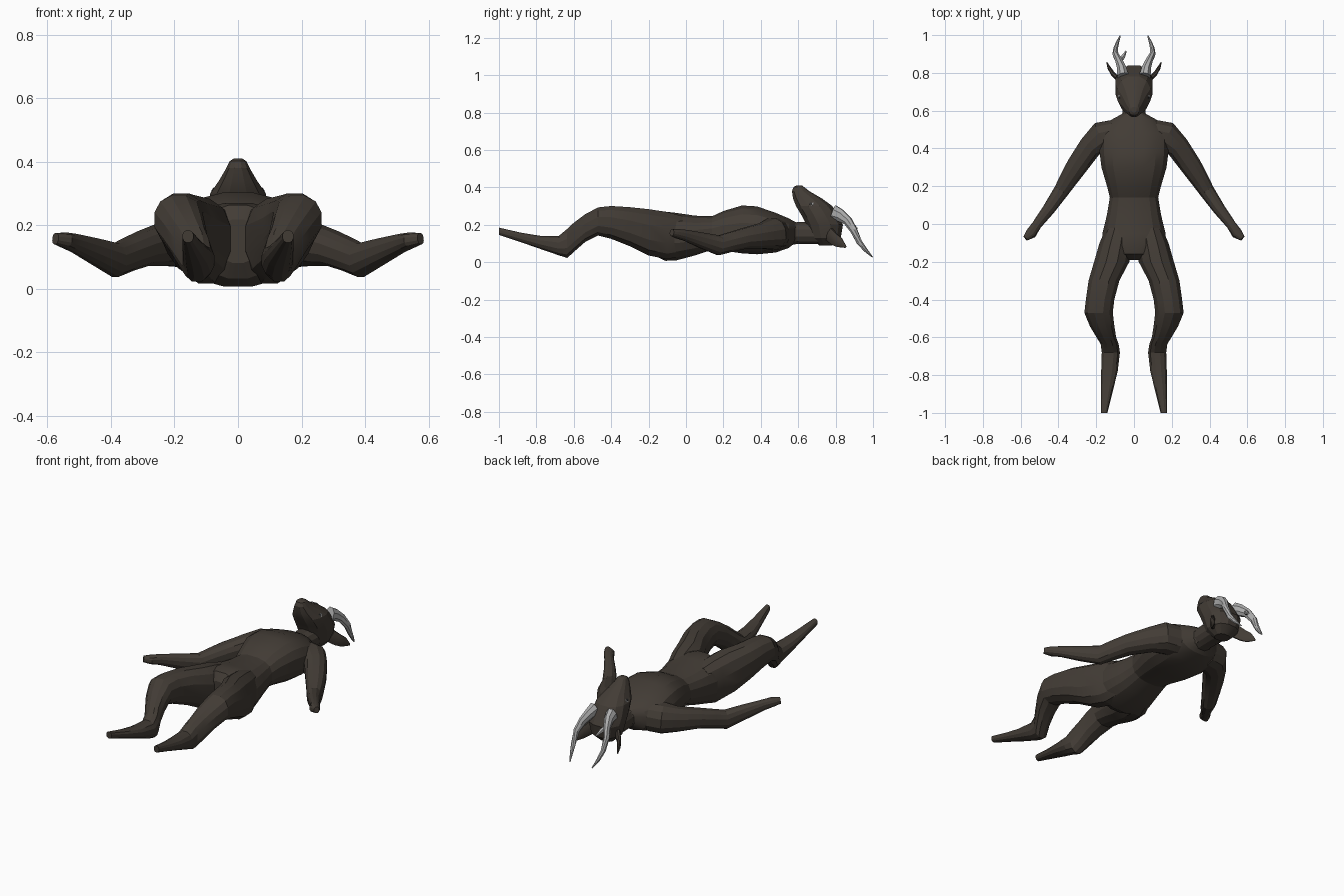
import bpy, bmesh, math
from mathutils import Vector

cube = bpy.data.objects.get("Cube")
if cube:
    bpy.data.objects.remove(cube, do_unlink=True)


def material(name, colour):
    m = bpy.data.materials.new(name)
    m.use_nodes = True
    m.diffuse_color = (*colour, 1)
    bsdf = m.node_tree.nodes["Principled BSDF"]
    bsdf.inputs["Base Color"].default_value = (*colour, 1)
    bsdf.inputs["Roughness"].default_value = 0.8
    return m


HIDE = material("dark_brown_hide", (0.055, 0.045, 0.036))
HORN = material("horn_grey", (0.42, 0.42, 0.42))
EYE = material("eye_grey", (0.3, 0.3, 0.3))
PUPIL = material("pupil_dark", (0.03, 0.03, 0.03))


def loft(name, rings, mat, sides=12, power=2.3):
    """Skin rounded rings given as (centre, half axis u, half axis v)."""
    bm = bmesh.new()
    loops = []
    for c, u, v in rings:
        loop = []
        for i in range(sides):
            a = 2 * math.pi * (i + 0.5) / sides
            p = [math.copysign(abs(f(a)) ** (2 / power), f(a)) for f in (math.cos, math.sin)]
            loop.append(bm.verts.new(Vector(c) + Vector(u) * p[0] + Vector(v) * p[1]))
        loops.append(loop)
    for a, b in zip(loops, loops[1:]):
        for i in range(sides):
            j = (i + 1) % sides
            bm.faces.new((a[i], a[j], b[j], b[i]))
    bm.faces.new(loops[0])
    bm.faces.new(loops[-1])
    bmesh.ops.recalc_face_normals(bm, faces=bm.faces)
    mesh = bpy.data.meshes.new(name)
    bm.to_mesh(mesh)
    bm.free()
    mesh.materials.append(mat)
    obj = bpy.data.objects.new(name, mesh)
    bpy.context.collection.objects.link(obj)
    bpy.context.view_layer.objects.active = obj
    bpy.ops.object.select_all(action="DESELECT")
    obj.select_set(True)
    bpy.ops.object.shade_smooth_by_angle(angle=math.radians(20))
    return obj


def slices(rows, s=1):
    """Upright cross-sections: y, x range, z range."""
    return [((s * (x0 + x1) / 2, y, (z0 + z1) / 2), ((x1 - x0) / 2, 0, 0), (0, 0, (z1 - z0) / 2))
            for y, x0, x1, z0, z1 in rows]


def tube(rows, s=1):
    """Rings square to a path: x, y, z, half width, half height."""
    pts = [Vector((s * r[0], r[1], r[2])) for r in rows]
    out = []
    for i, r in enumerate(rows):
        d = (pts[min(i + 1, len(pts) - 1)] - pts[max(i - 1, 0)]).normalized()
        u = d.cross(Vector((0, 0, 1))).normalized()
        out.append((pts[i], u * r[3], u.cross(d).normalized() * r[4]))
    return out


# Torso and neck
torso = [(.585, .06, .105, .215), (.55, .125, .075, .235), (.48, .185, .05, .265),
         (.38, .185, .04, .3), (.3, .175, .045, .305), (.2, .145, .06, .275),
         (.14, .13, .065, .247), (.05, .145, .035, .25), (-.05, .17, .008, .265),
         (-.11, .165, .005, .272), (-.16, .11, .03, .265), (-.19, .06, .08, .22)]
loft("torso", slices([(y, -h, h, a, b) for y, h, a, b in torso]), HIDE, 16, 2.5)
loft("neck", slices([(.52, -.09, .09, .08, .235), (.59, -.062, .062, .095, .215),
                     (.72, -.07, .07, .095, .22)]), HIDE)

# Head, lofted from the back of the skull up to the muzzle
head = [(.09, .71, .785, .045), (.13, .665, .83, .085), (.2, .64, .842, .1),
        (.25, .615, .815, .1), (.3, .585, .785, .09), (.34, .57, .73, .062),
        (.38, .565, .66, .038), (.402, .575, .632, .027), (.41, .59, .62, .014)]
loft("head", [((0, (a + b) / 2, z), (h, 0, 0), (0, (b - a) / 2, 0)) for z, a, b, h in head], HIDE)

leg = [(-.02, .01, .15, .03, .25), (-.1, .008, .185, .012, .272), (-.2, .022, .214, .032, .287),
       (-.3, .075, .243, .082, .297), (-.4, .102, .257, .122, .303), (-.47, .11, .265, .14, .295),
       (-.54, .102, .236, .105, .258), (-.6, .093, .2, .052, .213), (-.635, .08, .178, .02, .18),
       (-.68, .073, .172, .035, .142), (-.78, .085, .175, .07, .142), (-.88, .11, .175, .105, .158),
       (-1, .14, .175, .145, .185)]
arm = [(.1, .475, .15, .08, .085), (.17, .46, .15, .085, .085), (.23, .41, .14, .064, .07),
       (.3, .31, .126, .058, .056), (.345, .24, .108, .05, .053), (.385, .175, .09, .042, .054),
       (.45, .08, .118, .034, .042), (.515, -.005, .144, .026, .03), (.545, -.05, .153, .03, .025),
       (.575, -.076, .158, .015, .018)]
horn = [(.058, .785, .265, .032, .045), (.065, .825, .25, .026, .035), (.08, .865, .22, .02, .026),
        (.098, .897, .17, .016, .02), (.098, .925, .11, .013, .016), (.088, .96, .065, .009, .011),
        (.073, .997, .027, .003, .003)]
ear = [(.08, .765, .15, .015, .04), (.108, .79, .125, .012, .036), (.128, .82, .105, .01, .03),
       (.144, .855, .08, .003, .005)]

for side, s in (("left", 1), ("right", -1)):
    loft(side + "_leg", slices(leg, s), HIDE)
    loft(side + "_arm", tube(arm, s), HIDE)
    loft(side + "_horn", tube(horn, s), HORN, 8, 2)
    loft(side + "_ear", tube(ear, s), HIDE, 8, 2)

    # Eye set into the side of the face, with a thin pupil plate
    n = Vector((s * .8, -.1, .6)).normalized()
    u = n.cross(Vector((0, 1, 0))).normalized()
    v = n.cross(u)
    c = Vector((s * .071, .668, .307))
    loft(side + "_eye", [(c + n * d, u * r, v * r * 1.2) for d, r in
                         ((-.015, .021), (.003, .02), (.009, .013))], EYE, 10, 2)
    loft(side + "_pupil", [(c + n * d, u * .007, v * .008) for d in (.008, .011)], PUPIL, 8, 2)

# Short tine on the right horn only
loft("horn_tine", tube([(.085, .85, .235, .014, .016), (.058, .885, .205, .012, .013),
                        (.042, .915, .18, .004, .004)], -1), HORN, 6, 2)
